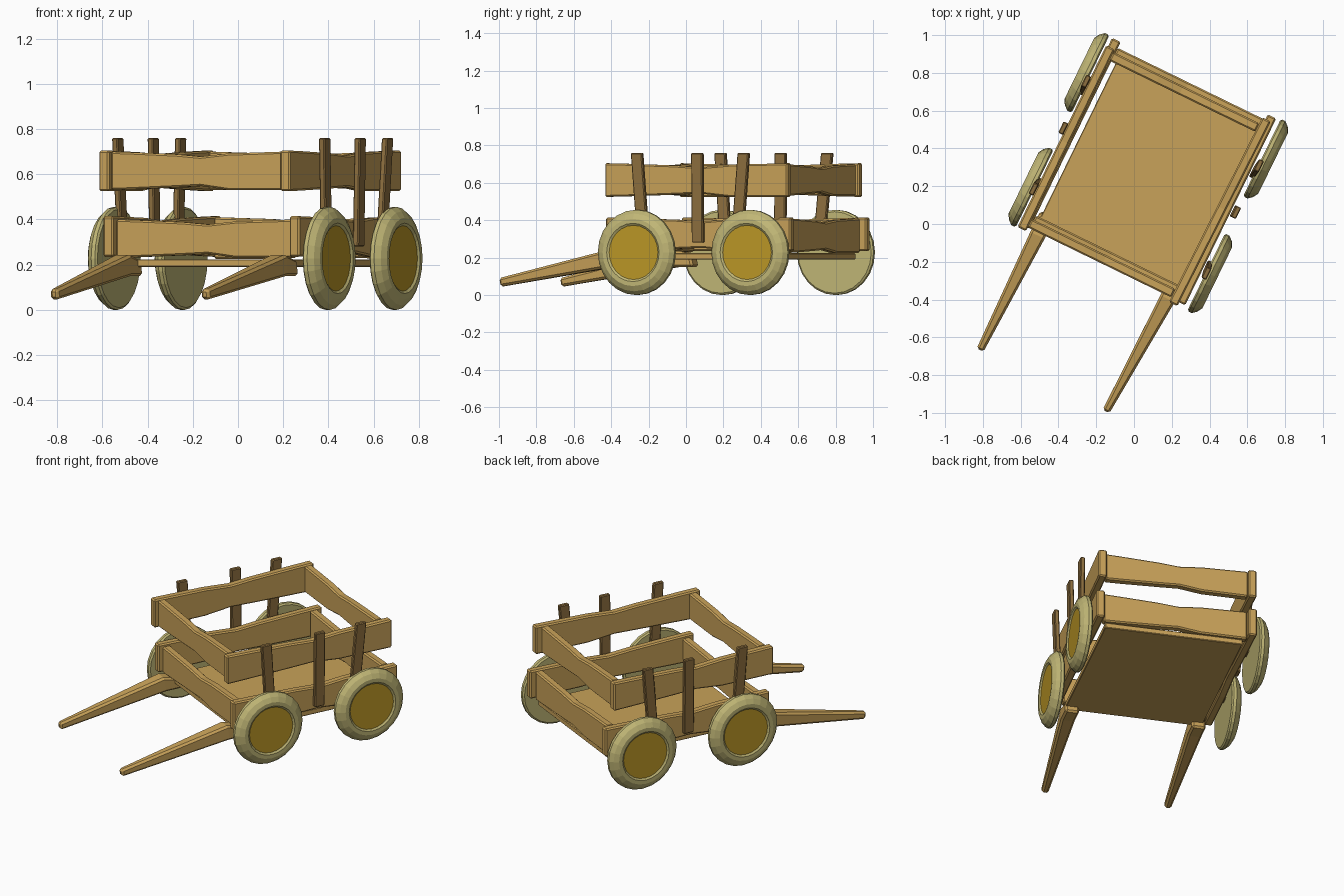
import bpy, bmesh, math
from mathutils import Vector, Matrix

if "Cube" in bpy.data.objects:
    bpy.data.objects.remove(bpy.data.objects["Cube"])

# The whole cart is turned in plan; u = across, v = along, z = up
TURN = Matrix.Rotation(math.radians(-26), 4, 'Z')


def material(name, rgb):
    m = bpy.data.materials.new(name)
    m.diffuse_color = (*rgb, 1)
    m.use_nodes = True
    m.node_tree.nodes["Principled BSDF"].inputs["Base Color"].default_value = m.diffuse_color
    return m


WOOD = material("wood", (0.58, 0.36, 0.10))
DARK = material("dark_wood", (0.27, 0.16, 0.05))
TIRE = material("pale_wood", (0.53, 0.47, 0.18))
HUB = material("hub_yellow", (0.50, 0.31, 0.02))


def finish(name, bm, mats, bevel=0.0):
    bmesh.ops.recalc_face_normals(bm, faces=bm.faces)
    me = bpy.data.meshes.new(name)
    bm.to_mesh(me)
    bm.free()
    for m in mats:
        me.materials.append(m)
    me.transform(TURN)
    ob = bpy.data.objects.new(name, me)
    bpy.context.collection.objects.link(ob)
    if bevel:
        mod = ob.modifiers.new("bevel", 'BEVEL')
        mod.width = bevel
        mod.segments = 1
        mod.limit_method = 'ANGLE'
        mod.angle_limit = math.radians(40)
    return ob


def loft(name, sections, mat, bevel=0.008):
    """Solid through rectangular sections: (centre, half side a, half side b)."""
    bm = bmesh.new()
    rings = []
    for c, a, b in sections:
        c, a, b = Vector(c), Vector(a), Vector(b)
        rings.append([bm.verts.new(c + i * a + j * b)
                      for i, j in ((-1, -1), (1, -1), (1, 1), (-1, 1))])
    for r, s in zip(rings, rings[1:]):
        for k in range(4):
            bm.faces.new((r[k], r[(k + 1) % 4], s[(k + 1) % 4], s[k]))
    bm.faces.new(rings[0])
    bm.faces.new(rings[-1])
    return finish(name, bm, [mat], bevel)


# Rough plank: position along it, lift of lower edge, drop of upper edge
WAVE = ((0, 0, 0), (0.12, 0.003, 0.003), (0.38, 0.012, 0.012),
        (0.52, 0.018, 0.022), (0.68, 0.0, 0.008), (1, 0, 0))


def plank(name, start, end, z0, z1, thick=0.05, flip=False):
    p, q = Vector((*start, 0)), Vector((*end, 0))
    side = (q - p).normalized().cross(Vector((0, 0, 1))) * thick / 2
    if flip:
        p, q = q, p
    secs = []
    for t, lo, hi in WAVE:
        a, b = z0 + lo, z1 - hi
        c = p.lerp(q, t)
        c.z = (a + b) / 2
        secs.append((c, side, (0, 0, (b - a) / 2)))
    return loft(name, secs, WOOD)


# Floor
loft("floor", [((-0.045, -0.205, 0.207), (0.415, 0, 0), (0, 0, 0.017)),
               ((-0.045, 0.785, 0.207), (0.415, 0, 0), (0, 0, 0.017))], WOOD, 0.004)

# Lower boards
plank("lower_board_right", (0.407, -0.268), (0.407, 0.832), 0.235, 0.415)
plank("lower_board_left", (-0.511, -0.265), (-0.511, 0.835), 0.235, 0.415, flip=True)
plank("lower_board_front", (-0.486, -0.212), (0.382, -0.212), 0.23, 0.40)
plank("lower_board_back", (-0.486, 0.775), (0.382, 0.775), 0.225, 0.41, flip=True)

# Upper rails
plank("upper_rail_right", (0.372, -0.29), (0.388, 0.805), 0.525, 0.705)
plank("upper_rail_left", (-0.522, -0.285), (-0.522, 0.785), 0.525, 0.705, flip=True)
plank("upper_rail_front", (-0.498, -0.238), (0.348, -0.238), 0.53, 0.70)
plank("upper_rail_back", (-0.498, 0.745), (0.363, 0.745), 0.53, 0.70, flip=True)

# Stakes: the outer ones lean a little away from the middle
CENTRE = -0.05
for label, sx in (("right", 1), ("left", -1)):
    for part, v_low, v_top in (("front", -0.032, -0.067), ("middle", 0.292, 0.292),
                               ("rear", 0.525, 0.568)):
        u = CENTRE + sx * 0.509
        half = ((0.014, 0, 0), (0, 0.033, 0))
        loft(f"stake_{part}_{label}", [((u - sx * 0.008, v_low, 0.28), *half),
                                       ((u, v_top, 0.76), *half)], DARK, 0.005)

# Pulling shafts
for label, u_tip, u_root in (("right", 0.302, 0.333), ("left", -0.440, -0.433)):
    loft(f"shaft_{label}",
         [((u_tip, -0.955, 0.068), (0.02, 0, 0), (0, -0.004, 0.023)),
          ((u_root, -0.27, 0.197), (0.042, 0, 0), (0, -0.008, 0.047)),
          ((u_root, -0.16, 0.185), (0.042, 0, 0), (0, -0.008, 0.035))], WOOD, 0.012)

# Wheels: offset outward and radius, turned round the axle
PROFILE = ((0.0, 0.218), (0.008, 0.228), (0.026, 0.228), (0.05, 0.208),
           (0.066, 0.180), (0.066, 0.156), (0.058, 0.145))
SIDES = 24


def wheel(name, v, sx):
    bm = bmesh.new()
    rings = []
    for off, r in PROFILE:
        u = CENTRE + sx * (0.505 + off)
        rings.append([bm.verts.new((u, v + r * math.cos(2 * math.pi * k / SIDES),
                                    0.228 + r * math.sin(2 * math.pi * k / SIDES)))
                      for k in range(SIDES)])
    for r, s in zip(rings, rings[1:]):
        for k in range(SIDES):
            n = (k + 1) % SIDES
            bm.faces.new((r[k], r[n], s[n], s[k]))
    bm.faces.new(rings[0])
    bm.faces.new(rings[-1]).material_index = 1
    finish(name, bm, [TIRE, HUB])


for label, sx in (("right", 1), ("left", -1)):
    wheel(f"wheel_front_{label}", -0.062, sx)
    wheel(f"wheel_rear_{label}", 0.613, sx)
